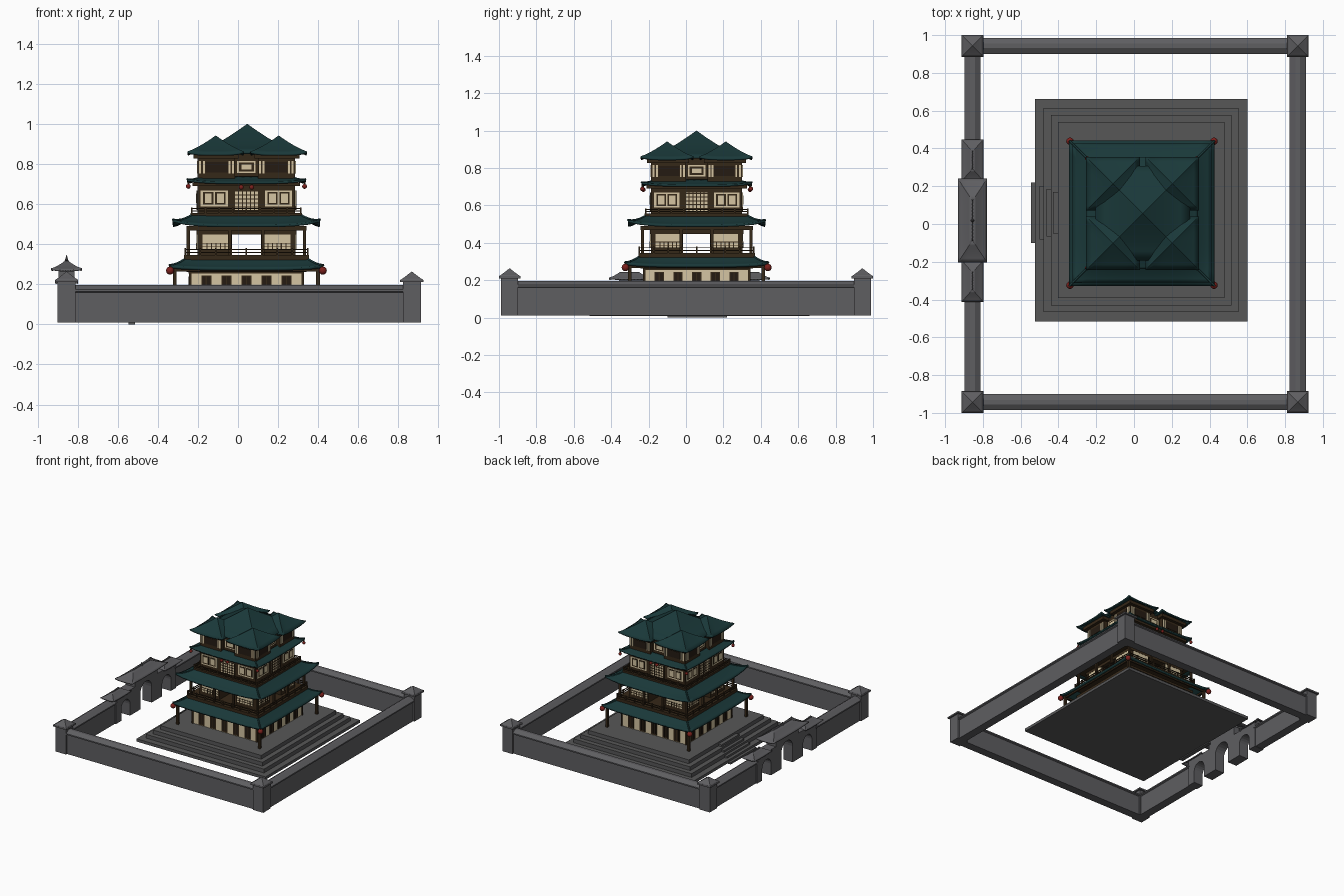
import bpy, bmesh, math
from mathutils import Matrix, Vector

if "Cube" in bpy.data.objects:
    bpy.data.objects.remove(bpy.data.objects["Cube"])

CX, CY = 0.042, 0.057         # tower centre
GX, GY = -0.855, 0.018        # gate centre


def mat(name, r, g, b):
    m = bpy.data.materials.new(name)
    m.diffuse_color = (r, g, b, 1)
    m.use_nodes = True
    m.node_tree.nodes["Principled BSDF"].inputs["Base Color"].default_value = m.diffuse_color
    return m


STONE = mat("wall stone", 0.113, 0.112, 0.12)
PAVE = mat("platform stone", 0.095, 0.095, 0.097)
TILE = mat("teal roof tile", 0.010, 0.040, 0.041)
WOOD = mat("dark wood", 0.036, 0.021, 0.009)
CREAM = mat("cream plaster", 0.66, 0.56, 0.36)
RED = mat("lantern red", 0.20, 0.015, 0.012)
DARK = mat("window dark", 0.018, 0.011, 0.006)


def finish(bm, name, m, smooth=None):
    me = bpy.data.meshes.new(name)
    bm.to_mesh(me)
    bm.free()
    me.materials.append(m)
    if smooth:
        for p in me.polygons:
            p.use_smooth = True
        me.set_sharp_from_angle(angle=math.radians(smooth))
    ob = bpy.data.objects.new(name, me)
    bpy.context.collection.objects.link(ob)
    return ob


def boxes(name, m, items, turns=1, origin=(CX, CY)):
    """Boxes (x0,x1,y0,y1,z0,z1) about origin, repeated by quarter turns."""
    bm = bmesh.new()
    for k in range(turns):
        base = Matrix.Translation((*origin, 0)) @ Matrix.Rotation(k * math.pi / 2, 4, 'Z')
        for x0, x1, y0, y1, z0, z1 in items:
            mx = Matrix.Translation(((x0 + x1) / 2, (y0 + y1) / 2, (z0 + z1) / 2))
            mx = mx @ Matrix.Diagonal((x1 - x0, y1 - y0, z1 - z0, 1))
            bmesh.ops.create_cube(bm, size=1, matrix=base @ mx)
    return finish(bm, name, m)


def sq(h, z0, z1):
    return (-h, h, -h, h, z0, z1)


def plate(u0, u1, z0, z1, half, t=0.004):
    """Thin plate on the wall facing -y at distance half."""
    return (u0, u1, -half - t, -half + 0.003, z0, z1)


def roof(name, m, x, y, out, inn, ze, zi, lift=0.0, power=1.2, thick=0.012, ridge=0.0):
    """Swept hip roof from an outer to an inner rectangle, corners lifted."""
    bm = bmesh.new()
    N, M = 12, 5

    def pt(k, s, t):
        w, d = [(o + (i - o) * t) for o, i in zip(out, inn)][::1 if k % 2 == 0 else -1]
        z = ze + (zi - ze) * t ** power + lift * abs(s) ** 4 * (1 - t) ** 2
        return Matrix.Translation((x, y, 0)) @ Matrix.Rotation(k * math.pi / 2, 4, 'Z') @ Vector((s * w, -d, z))

    for k in range(4):
        g = [[bm.verts.new(pt(k, -1 + 2 * i / N, j / M)) for j in range(M + 1)] for i in range(N + 1)]
        for i in range(N):
            for j in range(M):
                bm.faces.new((g[i][j], g[i + 1][j], g[i + 1][j + 1], g[i][j + 1]))
    bmesh.ops.remove_doubles(bm, verts=bm.verts, dist=0.0002)
    ob = finish(bm, name, m, 25)
    mod = ob.modifiers.new("thickness", 'SOLIDIFY')
    mod.thickness, mod.offset = thick, -1
    if ridge:                 # hip ridges along the four corners
        cu = bpy.data.curves.new(name + "_hips", 'CURVE')
        cu.dimensions, cu.bevel_depth, cu.bevel_resolution = '3D', ridge, 0
        cu.use_fill_caps = True
        for k in range(4):
            sp = cu.splines.new('POLY')
            sp.points.add(M)
            for j in range(M + 1):
                sp.points[j].co = (*pt(k, 1, j / M), 1)
        cu.materials.append(m)
        bpy.context.collection.objects.link(bpy.data.objects.new(name + "_hips", cu))


# --- perimeter wall: gabled coping on a straight wall ---
X0, X1, Y = -0.855, 0.867, 0.943


def wall(name, a, b):
    a, b = Vector((*a, 0)), Vector((*b, 0))
    n = (b - a).normalized().cross(Vector((0, 0, 1)))
    prof = [(-.033, .01), (.033, .01), (.033, .16), (.043, .165), (.043, .175),
            (.012, .195), (-.012, .195), (-.043, .175), (-.043, .165), (-.033, .16)]
    bm = bmesh.new()
    f = bm.faces.new([bm.verts.new(a + n * u + Vector((0, 0, z))) for u, z in prof])
    r = bmesh.ops.extrude_face_region(bm, geom=[f])
    bmesh.ops.translate(bm, vec=b - a, verts=[v for v in r["geom"] if isinstance(v, bmesh.types.BMVert)])
    bmesh.ops.recalc_face_normals(bm, faces=bm.faces)
    finish(bm, name, STONE)


wall("front_wall", (X0, -Y), (X1, -Y))
wall("back_wall", (X0, Y), (X1, Y))
wall("right_wall", (X1, -Y), (X1, Y))
wall("gate_wall_front", (X0, -Y), (X0, GY - 0.36))
wall("gate_wall_back", (X0, GY + 0.36), (X0, Y))
for px in (X0, X1):
    for py in (-Y, Y):
        boxes("corner_post", STONE, [sq(.045, .01, .212), sq(.058, .21, .222)], 1, (px, py))
        roof("corner_post_cap", STONE, px, py, (.057, .057), (0, 0), .222, .264, 0, 1.1, .004)

# --- triple-arched gate: one outline pulled to thickness ---
outline = [(-.375, .008)]
for c, r, spring in ((-.255, .055, .1), (0, .07, .135), (.255, .055, .1)):
    outline += [(c - r, .008)]
    outline += [(c - r * math.cos(a * math.pi / 10), spring + r * math.sin(a * math.pi / 10)) for a in range(11)]
    outline += [(c + r, .008)]
outline += [(.375, .008), (.375, .21), (.14, .21), (.14, .28), (-.14, .28), (-.14, .21), (-.375, .21)]
bm = bmesh.new()
f = bm.faces.new([bm.verts.new((GX - .04, GY + y, z)) for y, z in outline])
r = bmesh.ops.extrude_face_region(bm, geom=[f])
bmesh.ops.translate(bm, vec=(.08, 0, 0), verts=[v for v in r["geom"] if isinstance(v, bmesh.types.BMVert)])
bmesh.ops.recalc_face_normals(bm, faces=bm.faces)
finish(bm, "gate_arches", STONE)
roof("gate_main_roof", STONE, GX, GY, (.077, .222), (.004, .11), .272, .32, .008, 1.2, .008)
for s in (-1, 1):
    roof("gate_side_roof", STONE, GX, GY + s * .32, (.058, .11), (.004, .05), .208, .245, .006, 1.2, .008)
bm = bmesh.new()
bmesh.ops.create_cone(bm, cap_ends=True, segments=8, radius1=.01, radius2=.001, depth=.03,
                      matrix=Matrix.Translation((GX, GY, .33)))
finish(bm, "gate_finial", STONE)

# --- stepped platform and stairs ---
PX, PY = 0.038, 0.073
boxes("platform", PAVE, [(-a, a, -b, b, .008 if i == 0 else .03 * i, .03 * (i + 1)) for i, (a, b) in
                         enumerate([(.563, .588), (.516, .54), (.478, .504), (.44, .466)])], 1, (PX, PY))
boxes("stairs", PAVE, [(x, -.38, -w, w, z0, z) for x, w, z0, z in
                       ((-.545, .16, .008, .015), (-.5, .142, .012, .045), (-.462, .125, .03, .075),
                        (-.43, .11, .06, .105))] + [(-.545, -.515, -.16, .16, 0, .01)], 1, (0, .06))

# --- ground floor ---
boxes("ground_walls", CREAM, [sq(.282, .12, .262)])
wins = [-.2, -.1, 0, .1, .2]
boxes("ground_window_frames", WOOD, [plate(u - .025, u + .025, .125, .243, .282) for u in wins]
      + [plate(-.286, .286, .254, .265, .282, .006)]
      + [plate(s * .28 - .006, s * .28 + .006, .12, .262, .282, .005) for s in (-1, 1)], 4)
boxes("ground_windows", DARK, [plate(u + s * .011 - .008, u + s * .011 + .008, .135, .238, .282, .006)
                               for u in wins for s in (-1, 1)], 4)
boxes("veranda_columns", WOOD, [(-.366, -.348, -.366, -.348, .12, .28)], 4)
boxes("veranda_beams", WOOD, [(-.36, .36, -.363, -.351, .264, .276), sq(.3, .262, .28)], 4)
roof("lower_roof", TILE, CX, CY, (.385, .385), (.29, .29), .281, .338, .014, 1.3, .014, .006)

# --- second floor: open cross passage between four corner rooms ---
boxes("second_floor_deck", WOOD, [sq(.312, .318, .345)])
boxes("corner_rooms", WOOD, [(.072, .245, -.245, -.072, .34, .46)], 4)
boxes("second_floor_ceiling", WOOD, [sq(.25, .447, .505), sq(.3, .468, .49)])
boxes("second_floor_panels", CREAM, [plate(s * .152 - .068, s * .152 + .068, .372, .45, .245)
                                     for s in (-1, 1)], 4)
boxes("second_floor_lattice", WOOD, [plate(s * .152 - .068, s * .152 + .068, z, z + .004, .245, .006)
                                     for s in (-1, 1) for z in (.385, .402)]
      + [plate(s * .152 + d - .003, s * .152 + d + .003, .372, .405, .245, .006)
         for s in (-1, 1) for d in (-.045, -.022, 0, .022, .045)], 4)
boxes("second_floor_columns", WOOD, [(u - .008, u + .008, -.298, -.282, .34, .48)
                                     for u in (-.29, -.083, .083)], 4)


def railing(name, h, z, top, n):
    posts = [(-h + 2 * h * i / n - .004, -h + 2 * h * i / n + .004, -h - .004, -h + .004, z, top + .004)
             for i in range(n)]
    bars = [(-h, h, -h - .003, -h + .003, zz - .005, zz) for zz in (top, (z + top) / 2 + .004)]
    boxes(name, WOOD, posts + bars, 4)


railing("second_floor_railing", .306, .34, .376, 8)
roof("middle_roof", TILE, CX, CY, (.368, .368), (.265, .265), .496, .55, .026, 1.3, .012, .006)

# --- third floor ---
boxes("third_floor_walls", WOOD, [sq(.278, .535, .556), sq(.243, .55, .72), sq(.268, .69, .708)])
railing("third_floor_railing", .272, .55, .58, 8)
boxes("third_floor_panels", CREAM, [plate(s * .16 - .068, s * .16 + .068, .588, .668, .243)
                                    for s in (-1, 1)] + [plate(-.06, .06, .57, .668, .243)], 4)
boxes("third_floor_windows", WOOD, [plate(s * .16 + d - .026, s * .16 + d + .026, .597, .66, .243, .006)
                                    for s in (-1, 1) for d in (-.03, .03)]
      + [plate(-.06 + .02 * i - .003, -.06 + .02 * i + .003, .57, .668, .243, .006) for i in range(7)]
      + [plate(-.06, .06, .582 + .02 * i, .587 + .02 * i, .243, .006) for i in range(5)], 4)
boxes("third_floor_shutters", CREAM, [plate(s * .16 + d - .017, s * .16 + d + .017, .606, .652, .243, .008)
                                      for s in (-1, 1) for d in (-.03, .03)], 4)
roof("upper_roof", TILE, CX, CY, (.296, .296), (.22, .22), .71, .738, .014, 1.3, .01, .005)

# --- top floor: four separate corner pavilions round a taller centre ---
TX, TY = 0.046, 0.056
A = .157
boxes("corner_pavilions", WOOD, [(.058, .243, -.243, -.058, .72, .85), (.04, .265, -.265, -.04, .827, .852)], 4)
boxes("central_pavilion", WOOD, [sq(.21, .72, .858)])
boxes("pavilion_window_bars", CREAM, [plate(u - .005, u + .005, .752, .815, .243)
                                      for s in (-1, 1) for u in (s * .068, s * .085, s * .212, s * .231)], 4)
boxes("pavilion_windows", DARK, [plate(s * .148 - .055, s * .148 + .055, .757, .81, .243, .003)
                                 for s in (-1, 1)], 4)
boxes("centre_panel", CREAM, [plate(-.046, .046, .755, .815, .21)], 4)
boxes("centre_panel_inset", WOOD, [plate(-.037, .037, .762, .808, .21, .006)], 4)
boxes("centre_panel_shutter", CREAM, [plate(-.025, .025, .772, .798, .21, .008)], 4)
for i in (-1, 1):
    for j in (-1, 1):
        roof("pavilion_roof", TILE, TX + i * A, TY + j * A, (.142, .142), (0, 0), .85, .942, .012, 1.12, .01)
roof("central_roof", TILE, TX, TY, (.25, .25), (0, 0), .86, 1.0, 0, 1.3, .01)

# --- hanging lanterns ---
spots = [(i * .381, j * .381, .268, .02) for i in (-1, 1) for j in (-1, 1)]
spots += [(i * .29, j * .29, .688, .012) for i in (-1, 1) for j in (-1, 1)]
spots += [(i * .026, j * .285, .684, .012) for i in (-1, 1) for j in (-1, 1)]
bm = bmesh.new()
for x, y, z, rad in spots:
    bmesh.ops.create_uvsphere(bm, u_segments=12, v_segments=8, radius=rad,
                              matrix=Matrix.Translation((CX + x, CY + y, z)))
finish(bm, "lanterns", RED, 60)
boxes("lantern_hangers", WOOD, [(x - .004, x + .004, y - .004, y + .004, z, z + rad + .01)
                                for x, y, z, rad in spots])
